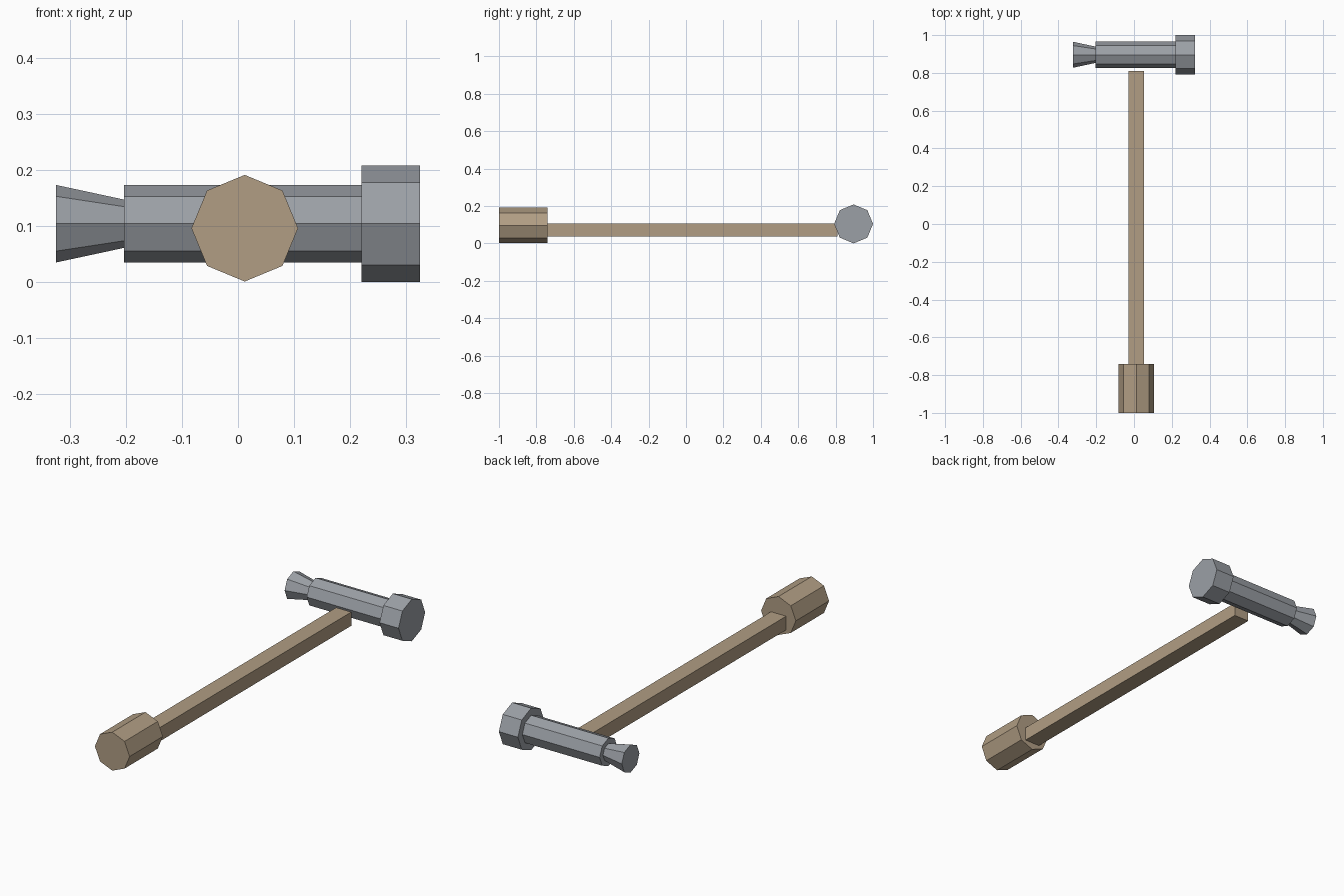
import bpy
import bmesh
from math import pi
from mathutils import Matrix, Vector

default = bpy.data.objects.get("Cube")
if default:
    bpy.data.objects.remove(default, do_unlink=True)


def make_material(name, color):
    mat = bpy.data.materials.new(name)
    mat.use_nodes = True
    mat.diffuse_color = (*color, 1)
    mat.node_tree.nodes["Principled BSDF"].inputs["Base Color"].default_value = (*color, 1)
    return mat


wood = make_material("light_wood", (0.44, 0.34, 0.23))
steel = make_material("grey_steel", (0.33, 0.35, 0.38))


def finish(name, bm, mat):
    bmesh.ops.recalc_face_normals(bm, faces=bm.faces)
    mesh = bpy.data.meshes.new(name)
    bm.to_mesh(mesh)
    bm.free()
    mesh.materials.append(mat)
    obj = bpy.data.objects.new(name, mesh)
    bpy.context.collection.objects.link(obj)
    return obj


def octagon_bar(name, mat, axis, start, end, center, r_start, r_end):
    """Eight-sided bar along x or y, with a corner pointing straight up."""
    bm = bmesh.new()
    bmesh.ops.create_cone(bm, cap_ends=True, segments=8, radius1=r_start,
                          radius2=r_end, depth=end - start)
    turn = Matrix.Rotation(pi / 2, 4, "Y") if axis == "X" else Matrix.Rotation(-pi / 2, 4, "X")
    place = Vector(center)
    place["XY".index(axis)] = (start + end) / 2
    bmesh.ops.transform(bm, matrix=Matrix.Translation(place) @ turn, verts=bm.verts)
    return finish(name, bm, mat)


def box(name, mat, low, high):
    low, high = Vector(low), Vector(high)
    bm = bmesh.new()
    bmesh.ops.create_cube(bm, size=1)
    bmesh.ops.scale(bm, vec=high - low, verts=bm.verts)
    bmesh.ops.translate(bm, vec=(low + high) / 2, verts=bm.verts)
    return finish(name, bm, mat)


# Wooden grip and shaft
octagon_bar("grip", wood, "Y", -1, -0.74, (0.012, 0, 0.096), 0.095, 0.095)
box("shaft", wood, (-0.03, -0.745, 0.037), (0.053, 0.81, 0.105))

# Steel head: body, striking face and flared tail
head = (0, 0.896, 0.104)
octagon_bar("head_body", steel, "X", -0.203, 0.22, head, 0.069, 0.069)
octagon_bar("striking_face", steel, "X", 0.22, 0.324, head, 0.104, 0.104)
octagon_bar("flared_tail", steel, "X", -0.324, -0.203, head, 0.069, 0.043)
